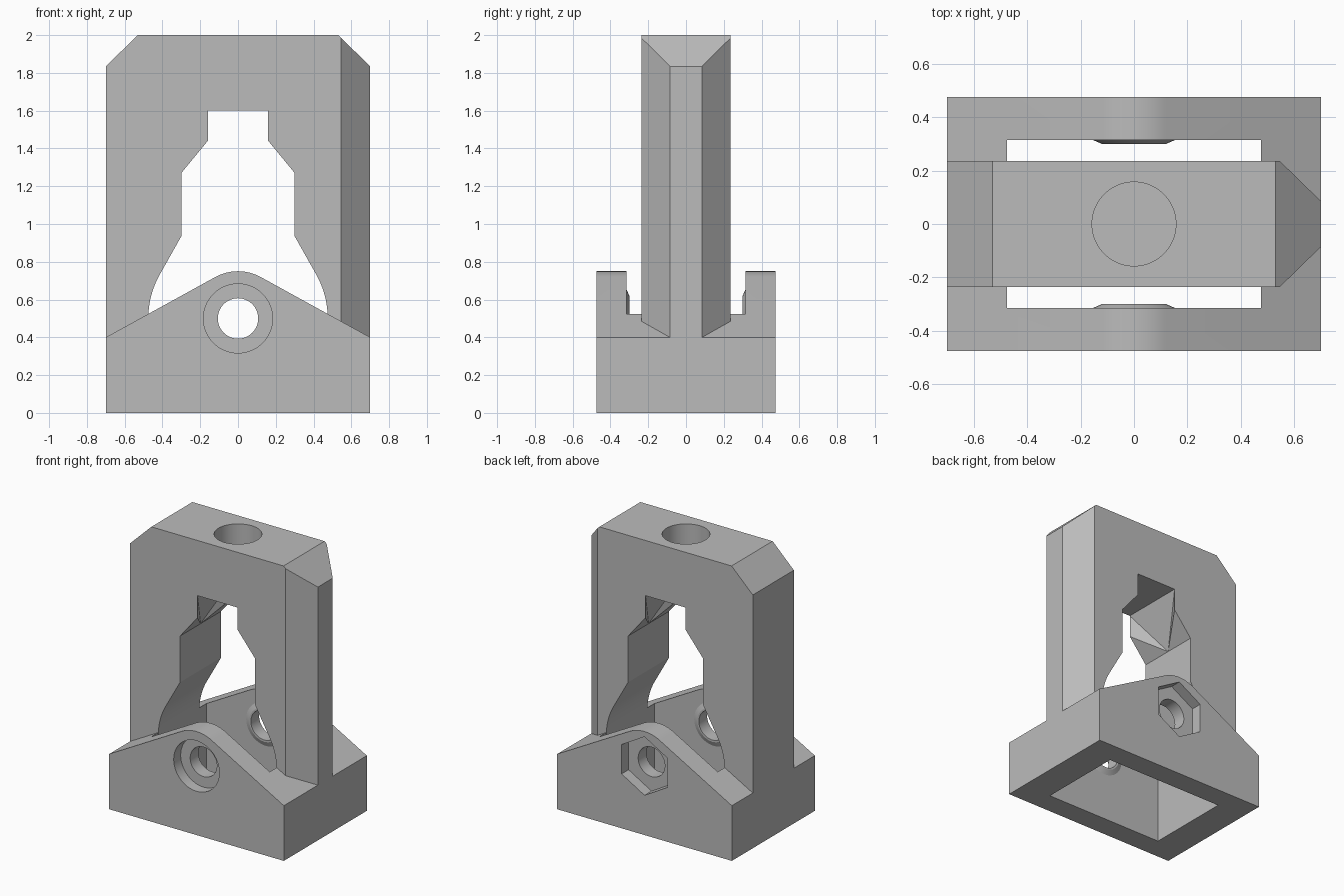
import bpy, bmesh
from math import sin, cos, radians, pi

cube = bpy.data.objects.get("Cube")
if cube:
    bpy.data.objects.remove(cube, do_unlink=True)

grey = bpy.data.materials.new("plain grey")
grey.use_nodes = True
grey.diffuse_color = (0.5, 0.5, 0.5, 1)
grey.node_tree.nodes["Principled BSDF"].inputs["Base Color"].default_value = (0.5, 0.5, 0.5, 1)

PIVOT = 0.5    # height of the cross hole
WALL = 0.475   # half depth of base, also half length of its pocket
INNER = 0.315  # half width of the pocket
SLAB = 0.235   # half thickness of the upright


def hull(name, points):
    """Convex solid around a few points."""
    bm = bmesh.new()
    for p in points:
        bm.verts.new(p)
    bmesh.ops.convex_hull(bm, input=bm.verts)
    bmesh.ops.dissolve_limit(bm, angle_limit=0.001, verts=bm.verts, edges=bm.edges)
    return finish(name, bm)


def finish(name, bm):
    bmesh.ops.recalc_face_normals(bm, faces=bm.faces)
    mesh = bpy.data.meshes.new(name)
    bm.to_mesh(mesh)
    bm.free()
    mesh.materials.append(grey)
    obj = bpy.data.objects.new(name, mesh)
    bpy.context.collection.objects.link(obj)
    return obj


def prism(name, points, lo, hi, axis="y"):
    """Extrude an outline along y (x, z points) or z (x, y points)."""
    place = (lambda p, t: (p[0], t, p[1])) if axis == "y" else (lambda p, t: (p[0], p[1], t))
    bm = bmesh.new()
    low = [bm.verts.new(place(p, lo)) for p in points]
    high = [bm.verts.new(place(p, hi)) for p in points]
    bm.faces.new(low)
    bm.faces.new(high)
    for i in range(len(low)):
        j = (i + 1) % len(low)
        bm.faces.new((low[i], low[j], high[j], high[i]))
    return finish(name, bm)


def ring(radius, sides, height=0.0):
    return [(radius * cos(pi / 2 + 2 * pi * i / sides),
             height + radius * sin(pi / 2 + 2 * pi * i / sides)) for i in range(sides)]


def mirrored(half):
    """Complete a right-hand outline with its left-hand copy."""
    return half + [(-x, z) for x, z in reversed(half) if abs(x) > 1e-6]


def rect(x, y):
    return [(-x, -y), (x, -y), (x, y), (-x, y)]


def combine(target, tool, operation="DIFFERENCE"):
    tool.hide_render = True
    mod = target.modifiers.new("combine", "BOOLEAN")
    mod.operation = operation
    mod.solver = "EXACT"
    mod.object = tool
    bpy.context.view_layer.objects.active = target
    bpy.ops.object.modifier_apply(modifier=mod.name)
    bpy.data.objects.remove(tool, do_unlink=True)


# Base: gabled block with a rounded peak, open pocket through the middle
slope = radians(28.9)
peak = [(0.25 * sin(slope * k / 8), PIVOT + 0.25 * cos(slope * k / 8)) for k in range(8, -1, -1)]
bracket = prism("bracket", mirrored([(0.7, 0), (0.7, 0.4)] + peak), -WALL, WALL)
combine(bracket, prism("pocket", rect(WALL, INNER), -0.1, 1, "z"))

# Upright slab with top corners cut and the left end chamfered
slab = prism("upright", mirrored([(0.7, 0.1), (0.7, 1.835), (0.53, 2)]), -SLAB, SLAB)
plan = [(-0.8, -0.3), (0.48, -0.3), (0.7, -0.085), (0.7, 0.085), (0.48, 0.3), (-0.8, 0.3)]
combine(slab, prism("end_chamfer", plan, 0, 2.1, "z"), "INTERSECT")

# Stepped opening, flaring out to an arc around the pivot
arc = [(WALL * cos(radians(3 * k)), PIVOT + WALL * sin(radians(3 * k))) for k in range(11)]
opening = [(WALL, 0)] + arc + [(0.3, 0.935), (0.3, 1.27), (0.16, 1.44), (0.16, 1.6)]
combine(slab, prism("opening", mirrored(opening), -0.3, 0.3))

# Pointed relief pockets inside the neck of the opening
neck = [(sx * 0.16, sy * SLAB, z) for sx in (-1, 1) for sy in (-1, 1) for z in (1.44, 1.6)]
combine(slab, hull("neck_relief", neck + [(-0.3, 0, 1.27), (0.3, 0, 1.27)]))

# Blind hole in the top
combine(slab, prism("top_hole", ring(0.157, 64), 1.62, 2.1, "z"))
combine(bracket, slab, "UNION")

# Tapered bosses on the inner pocket walls
for side in (-1, 1):
    rings = [(x, side * y, z) for r, y in ((0.155, INNER), (0.12, 0.30))
             for x, z in ring(r, 48, PIVOT)]
    root = [(x, side * (INNER + 0.02), z) for x, z in ring(0.155, 48, PIVOT)]
    combine(bracket, hull("boss", rings + root), "UNION")

# Cross hole, round bolt-head recess in front, hexagonal nut recess behind
combine(bracket, prism("cross_hole", ring(0.107, 48, PIVOT), -0.6, 0.6))
combine(bracket, prism("bolt_recess", ring(0.183, 64, PIVOT), -0.6, -0.395))
combine(bracket, prism("nut_recess", ring(0.212, 6, PIVOT), 0.395, 0.6))

bpy.ops.object.select_all(action="DESELECT")
bracket.select_set(True)
bpy.context.view_layer.objects.active = bracket
bpy.ops.object.shade_smooth_by_angle(angle=radians(20))
